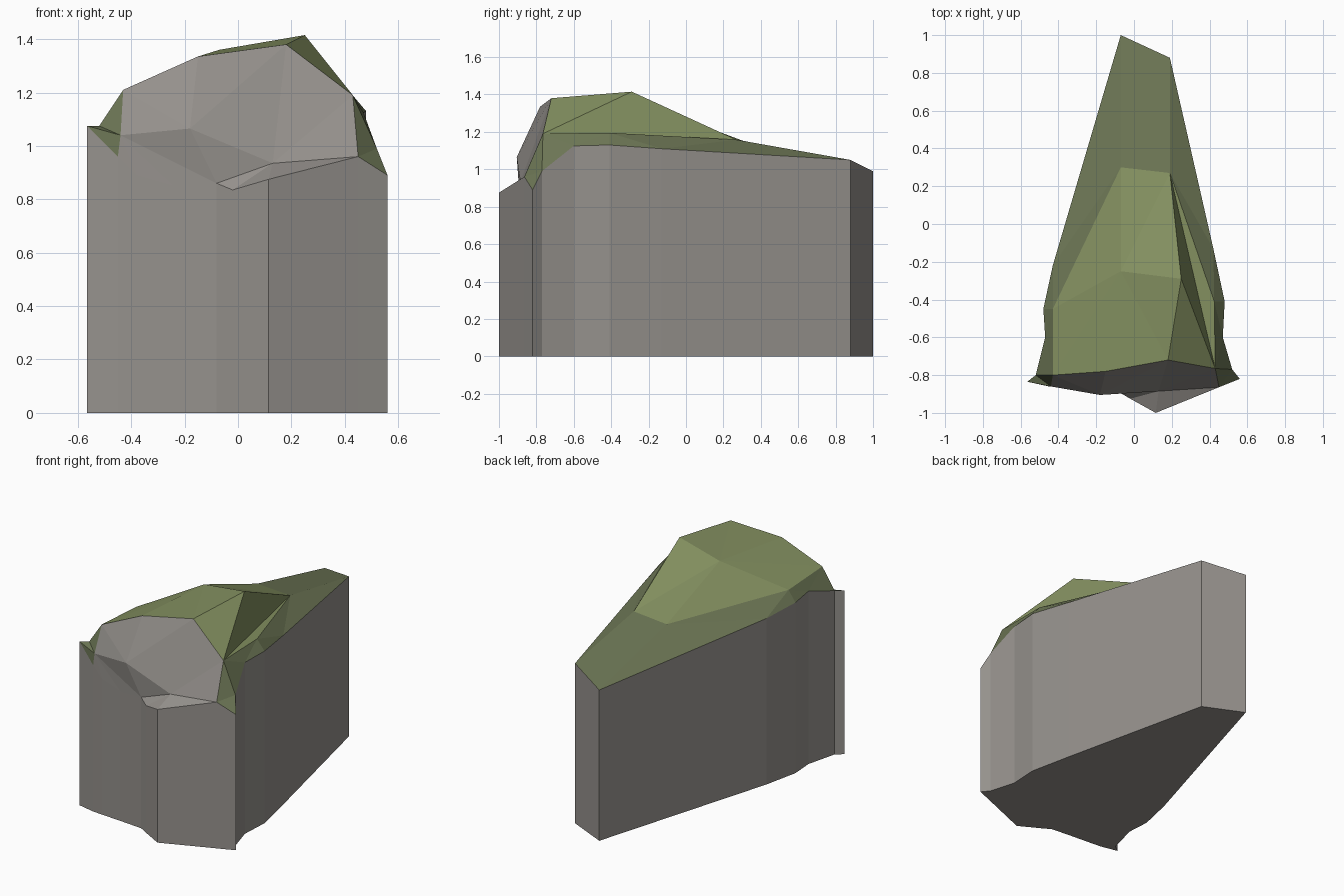
import bpy, bmesh
from mathutils import Vector as V

if "Cube" in bpy.data.objects:
    bpy.data.objects.remove(bpy.data.objects["Cube"])

# Rim where rock wall meets the turf, going round from the back
back = V((-0.07, 1.0, 0.99))
left_rim = [V(p) for p in [(-.43, -.22, 1.09), (-.48, -.45, 1.12), (-.47, -.6, 1.135),
                           (-.52, -.8, 1.075), (-.565, -.835, 1.075), (-.45, -.86, .96)]]
front_rim = [V(p) for p in [(-.38, -.866, .89), (-.24, -.876, .85), (-.08, -.89, .86),
                            (-.02, -.925, .835), (.115, -1.0, .875)]]
lip = V((.45, -.864, .96))
right_rim = [V(p) for p in [(.56, -.82, .89), (.52, -.77, .99), (.47, -.6, 1.125),
                            (.48, -.41, 1.13), (.42, -.13, 1.11), (.19, .88, 1.05)]]

# Raised crown of the hill
peak, ridge = V((.25, -.29, 1.415)), V((-.07, -.25, 1.36))
rear_l, rear_r = V((-.07, .3, 1.154)), V((.19, .27, 1.158))
side_l, side_r = V((-.43, -.45, 1.19)), V((.425, -.41, 1.195))
brow = [V(p) for p in [(-.43, -.8, 1.21), (-.15, -.78, 1.335), (.18, -.72, 1.38), (.43, -.765, 1.19)]]

# Front rock face: bottom corners
jut, ledge, corner = V((-.18, -.905, 1.065)), V((.13, -.885, .935)), V((-.44, -.86, 1.04))


def fan(tip, pts):
    return [(tip, a, b) for a, b in zip(pts, pts[1:])]


def strip(a, b):
    """Triangulate between two polylines using the shorter diagonal."""
    out, i, j = [], 0, 0
    while i < len(a) - 1 or j < len(b) - 1:
        step_a = j == len(b) - 1 or (i < len(a) - 1 and
                                     (a[i + 1] - b[j]).length < (a[i] - b[j + 1]).length)
        if step_a:
            out.append((a[i], a[i + 1], b[j]))
            i += 1
        else:
            out.append((a[i], b[j + 1], b[j]))
            j += 1
    return out


def build(name, faces, z_sign, color):
    bm = bmesh.new()
    for f in faces:
        bm.faces.new([bm.verts.new(p) for p in f])
    bmesh.ops.remove_doubles(bm, verts=bm.verts[:], dist=1e-5)
    bmesh.ops.recalc_face_normals(bm, faces=bm.faces[:])
    if sum(f.normal.z * f.calc_area() for f in bm.faces) * z_sign < 0:
        bmesh.ops.reverse_faces(bm, faces=bm.faces[:])
    me = bpy.data.meshes.new(name)
    bm.to_mesh(me)
    bm.free()
    mat = bpy.data.materials.new(name + "_color")
    mat.diffuse_color = (*color, 1)
    mat.use_nodes = True
    mat.node_tree.nodes["Principled BSDF"].inputs["Base Color"].default_value = mat.diffuse_color
    me.materials.append(mat)
    bpy.context.collection.objects.link(bpy.data.objects.new(name, me))


# Rock: straight walls, flat base, overhanging front
ring = [back] + left_rim + front_rim + [lip] + right_rim
foot = [V((p.x, p.y, 0)) for p in ring]
n = len(ring)
rock = [(ring[i], ring[(i + 1) % n], foot[(i + 1) % n], foot[i]) for i in range(n)] + [foot]
rock += fan(jut, [corner] + brow[:3] + [ledge, front_rim[2], corner])
rock += fan(ledge, [brow[2], brow[3], lip])
rock += fan(ledge, front_rim[2:] + [lip])
rock += fan(corner, left_rim[-1:] + front_rim[:3])
build("rock_cliff", rock, -1, (.30, .283, .263))

# Grass crown, lighter
crown = fan(ridge, [peak, rear_r, rear_l, side_l] + brow[:3] + [peak])
crown += fan(brow[3], [brow[2], peak, rear_r, side_r])
build("grass_crown", crown, 1, (.225, .275, .115))

# Grass flanks and rear slope, darker
flank = strip([back] + left_rim, [rear_l, side_l, brow[0], corner])
flank += strip(right_rim[::-1], [rear_r, side_r, brow[3], lip])
flank += [(back, rear_l, rear_r, right_rim[-1])]
build("grass_flank", flank, 1, (.15, .18, .09))
